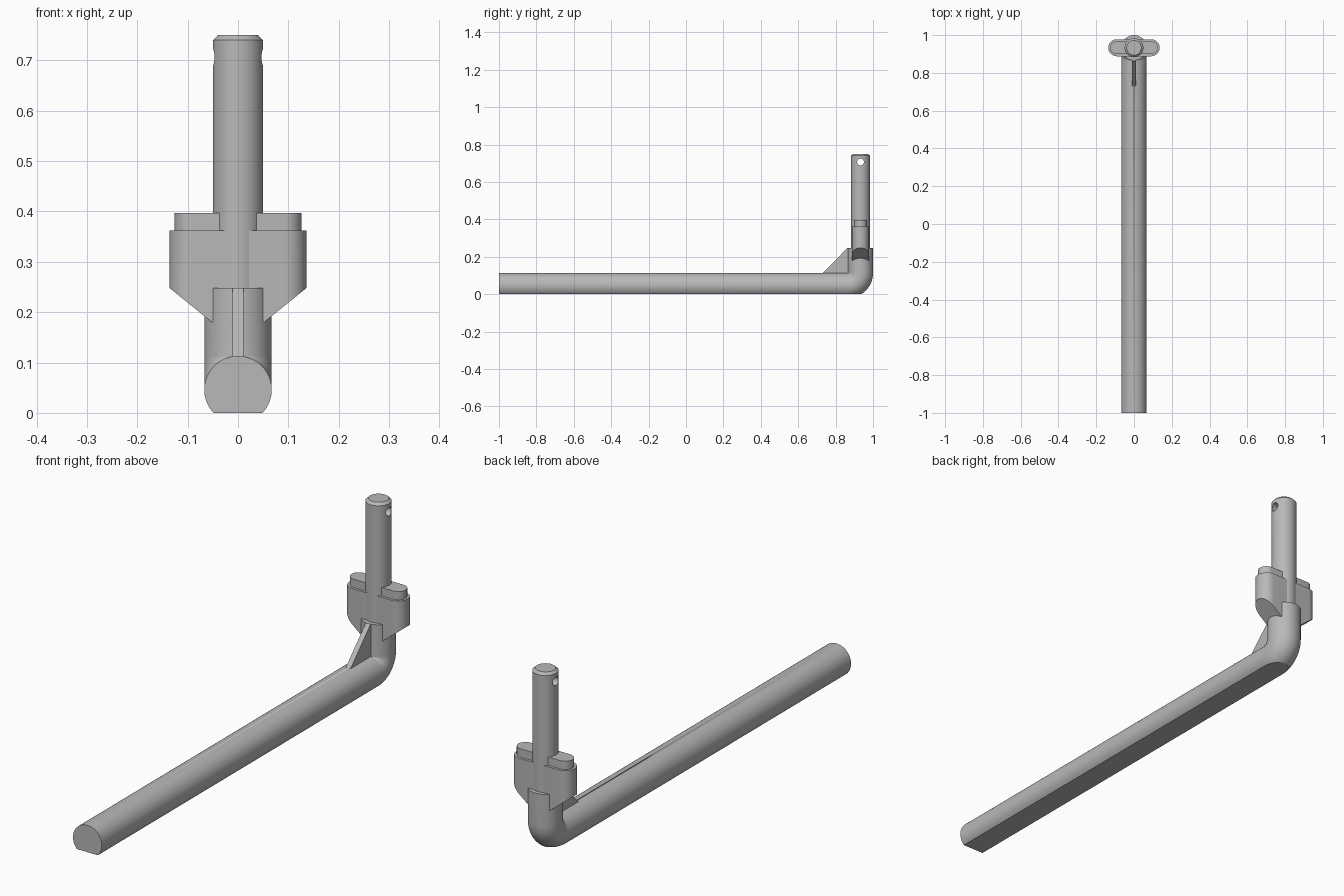
import bpy, bmesh
from math import sin, cos, pi, radians
from mathutils import Vector

if "Cube" in bpy.data.objects:
    bpy.data.objects.remove(bpy.data.objects["Cube"])

R = 0.067            # tube radius
POST_Y = 1 - R       # axis of the upright parts
AXIS_Z = 0.046       # height of the long tube's axis
TUBE_TOP = 0.248

steel = bpy.data.materials.new("grey steel")
steel.use_nodes = True
steel.diffuse_color = (0.48, 0.48, 0.48, 1)
steel.node_tree.nodes["Principled BSDF"].inputs["Base Color"].default_value = steel.diffuse_color


def finish(name, bm):
    bmesh.ops.remove_doubles(bm, verts=bm.verts[:], dist=1e-5)
    bmesh.ops.recalc_face_normals(bm, faces=bm.faces[:])
    mesh = bpy.data.meshes.new(name)
    bm.to_mesh(mesh)
    bm.free()
    mesh.materials.append(steel)
    obj = bpy.data.objects.new(name, mesh)
    bpy.context.collection.objects.link(obj)
    return obj


def smooth(obj):
    bpy.ops.object.select_all(action='DESELECT')
    obj.select_set(True)
    bpy.context.view_layer.objects.active = obj
    bpy.ops.object.shade_smooth_by_angle(angle=radians(30))


def loft(rings):
    """Skin a list of point rings and cap both ends."""
    bm = bmesh.new()
    rows = [[bm.verts.new(p) for p in ring] for ring in rings]
    n = len(rows[0])
    for a, b in zip(rows, rows[1:]):
        for i in range(n):
            j = (i + 1) % n
            bm.faces.new((a[i], a[j], b[j], b[i]))
    bm.faces.new(rows[0])
    bm.faces.new(rows[-1])
    return bm


def cut(bm, point, normal):
    """Slice away everything on the normal's side and close the cut."""
    res = bmesh.ops.bisect_plane(bm, geom=bm.verts[:] + bm.edges[:] + bm.faces[:],
                                 plane_co=point, plane_no=normal, clear_outer=True)
    edges = [e for e in res["geom_cut"] if isinstance(e, bmesh.types.BMEdge)]
    bmesh.ops.holes_fill(bm, edges=edges)


def circle(r, z, n=64):
    return [(r * cos(2 * pi * i / n), POST_Y + r * sin(2 * pi * i / n), z) for i in range(n)]


def stadium(half_x, r, z, n=20):
    pts = []
    for side, start in ((1, -pi / 2), (-1, pi / 2)):
        for i in range(n + 1):
            a = start + pi * i / n
            pts.append((side * (half_x - r) + r * cos(a), POST_Y + r * sin(a), z))
    return pts


# Bent tube: straight run, tight elbow, short upright, flat underside
def tube_ring(centre, outward, n=64):
    return [centre + Vector((R * cos(2 * pi * i / n), 0, 0)) + outward * (R * sin(2 * pi * i / n))
            for i in range(n)]


pivot = Vector((0, POST_Y - R, AXIS_Z + R))
rings = [tube_ring(Vector((0, -1, AXIS_Z)), Vector((0, 0, -1)))]
for k in range(17):
    a = pi / 2 * k / 16
    out = Vector((0, sin(a), -cos(a)))
    rings.append(tube_ring(pivot + out * R, out))
rings.append(tube_ring(Vector((0, POST_Y, TUBE_TOP)), Vector((0, 1, 0))))
bm = loft(rings)
bmesh.ops.remove_doubles(bm, verts=bm.verts[:], dist=1e-5)
cut(bm, (0, 0, 0), (0, 0, -1))
smooth(finish("bent_tube", bm))

# Gusset in the inner corner of the elbow
g = 0.011
corner = [(POST_Y - R - 0.136, pivot.z - 0.002), (POST_Y - R - 0.002, TUBE_TOP),
          (POST_Y - 0.04, TUBE_TOP), (POST_Y - 0.04, pivot.z - 0.002)]
finish("gusset", loft([[(x, y, z) for y, z in corner] for x in (-g, g)]))

# Winged collar with sloped undersides
bm = loft([stadium(0.136, 0.045, z) for z in (0.18, 0.362)])
for s in (-1, 1):
    cut(bm, (s * 0.136, POST_Y, TUBE_TOP), (s * 0.068, 0, -0.084))
smooth(finish("collar", bm))

# Raised step on the collar
smooth(finish("collar_step", loft([stadium(0.126, 0.034, z) for z in (0.34, 0.397)])))

# Upright pin with chamfered tip and cross hole
pin = finish("pin", loft([circle(0.05, 0.2), circle(0.05, 0.74), circle(0.039, 0.75)]))
drill = finish("hole_cutter", loft([
    [(x, POST_Y + 0.018 * cos(2 * pi * i / 32), 0.706 + 0.018 * sin(2 * pi * i / 32))
     for i in range(32)] for x in (-0.1, 0.1)]))
drill.hide_render = True
drill.hide_viewport = True
mod = pin.modifiers.new("cross hole", 'BOOLEAN')
mod.operation = 'DIFFERENCE'
mod.solver = 'EXACT'
mod.object = drill
bpy.context.view_layer.objects.active = pin
bpy.ops.object.modifier_apply(modifier=mod.name)
bpy.data.objects.remove(drill)
smooth(pin)
